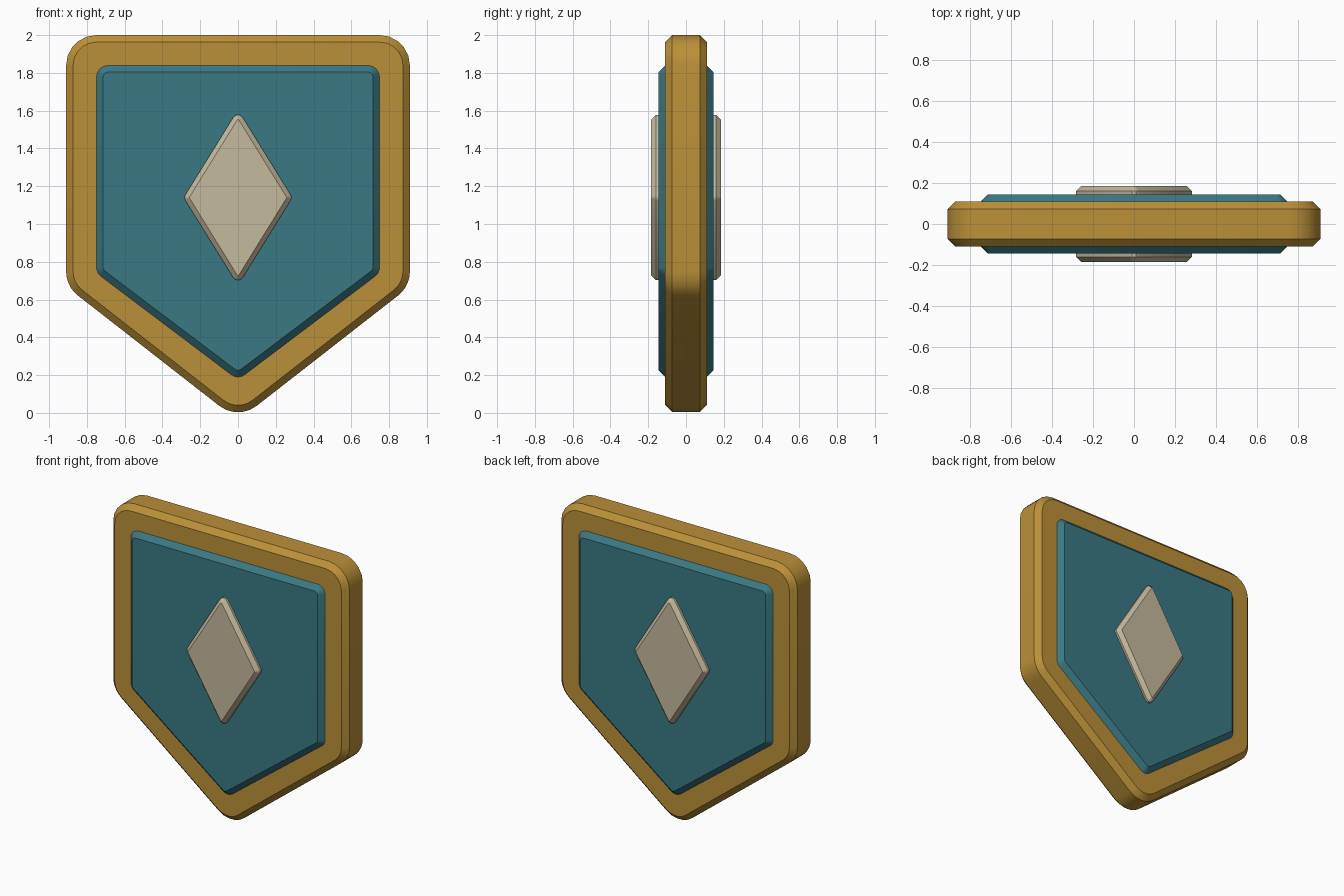
import bpy
import bmesh
from math import atan2, cos, sin, radians
from mathutils import Vector

cube = bpy.data.objects.get("Cube")
if cube:
    bpy.data.objects.remove(cube, do_unlink=True)


def material(name, rgb):
    mat = bpy.data.materials.new(name)
    mat.use_nodes = True
    mat.diffuse_color = (*rgb, 1)
    mat.node_tree.nodes["Principled BSDF"].inputs["Base Color"].default_value = (*rgb, 1)
    return mat


def rounded_outline(corners, radius, inset, steps):
    """Counter-clockwise outline with concentric rounded corners."""
    pts = [Vector(c) for c in corners]
    out = []
    for i, p in enumerate(pts):
        d1 = (p - pts[i - 1]).normalized()
        d2 = (pts[(i + 1) % len(pts)] - p).normalized()
        n1, n2 = Vector((d1.y, -d1.x)), Vector((d2.y, -d2.x))
        centre = p - radius * (n1 + n2) / (1 + n1.dot(n2))
        start = atan2(n1.y, n1.x)
        turn = atan2(d1.x * d2.y - d1.y * d2.x, d1.dot(d2))
        for k in range(steps + 1):
            a = start + turn * k / steps
            out.append(centre + (radius - inset) * Vector((cos(a), sin(a))))
    return out


def plate(name, corners, radius, depth, chamfer, steps, mat):
    """Upright plate, chamfered on both front and back."""
    bm = bmesh.new()
    rings = []
    for y, inset in ((-depth, chamfer), (chamfer - depth, 0),
                     (depth - chamfer, 0), (depth, chamfer)):
        outline = rounded_outline(corners, radius, inset, steps)
        rings.append([bm.verts.new((p.x, y, p.y)) for p in outline])
    n = len(rings[0])
    for a, b in zip(rings, rings[1:]):
        for i in range(n):
            j = (i + 1) % n
            bm.faces.new((a[i], a[j], b[j], b[i]))
    bm.faces.new(rings[0])
    bm.faces.new(rings[-1])
    bmesh.ops.recalc_face_normals(bm, faces=bm.faces)
    mesh = bpy.data.meshes.new(name)
    bm.to_mesh(mesh)
    bm.free()
    mesh.materials.append(mat)
    obj = bpy.data.objects.new(name, mesh)
    bpy.context.collection.objects.link(obj)
    bpy.ops.object.select_all(action="DESELECT")
    obj.select_set(True)
    bpy.context.view_layer.objects.active = obj
    bpy.ops.object.shade_smooth_by_angle(angle=radians(35))
    return obj


def badge(half_width, bottom, shoulder, top):
    """Five-sided shield corners."""
    return [(0, bottom), (half_width, shoulder), (half_width, top),
            (-half_width, top), (-half_width, shoulder)]


gold = material("gold", (0.5, 0.28, 0.04))
teal = material("teal", (0.042, 0.19, 0.23))
ivory = material("ivory", (0.56, 0.49, 0.34))

# Outer rim, raised field, central diamond; each shows on both sides
plate("rim", badge(0.91, -0.04, 0.67, 2.0), 0.16, 0.11, 0.037, 5, gold)
plate("field", badge(0.75, 0.174, 0.74, 1.84), 0.06, 0.145, 0.036, 4, teal)
diamond = [(0, 0.675), (0.288, 1.14), (0, 1.605), (-0.288, 1.14)]
plate("diamond", diamond, 0.03, 0.185, 0.025, 3, ivory)
